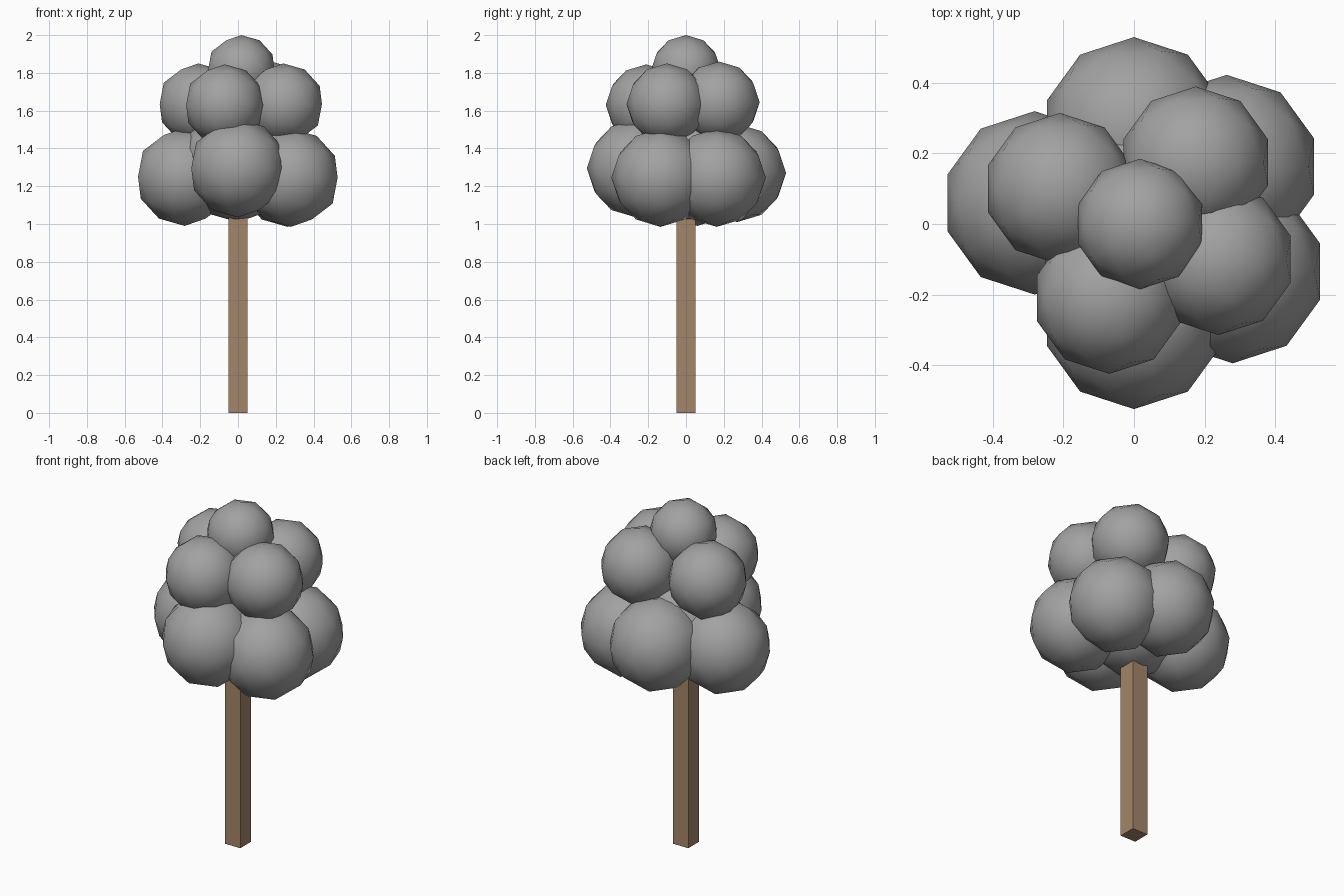
import bpy

cube = bpy.data.objects.get("Cube")
if cube:
    bpy.data.objects.remove(cube, do_unlink=True)


def make_material(name, rgb):
    mat = bpy.data.materials.new(name)
    mat.use_nodes = True
    mat.diffuse_color = (*rgb, 1)
    bsdf = next(n for n in mat.node_tree.nodes if n.type == "BSDF_PRINCIPLED")
    bsdf.inputs["Base Color"].default_value = (*rgb, 1)
    return mat


foliage_grey = make_material("foliage grey", (0.36, 0.36, 0.36))
bark_brown = make_material("bark brown", (0.37, 0.24, 0.14))


def leaf_ball(name, x, y, z, radius):
    bpy.ops.mesh.primitive_ico_sphere_add(subdivisions=2, radius=radius, location=(x, y, z))
    ball = bpy.context.object
    ball.name = name
    ball.data.materials.append(foliage_grey)
    bpy.ops.object.shade_smooth()


# Square trunk reaching up into the crown
bpy.ops.mesh.primitive_cube_add(size=1, location=(0, 0, 0.6))
trunk = bpy.context.object
trunk.name = "trunk"
trunk.scale = (0.1, 0.1, 1.2)
bpy.ops.object.transform_apply(location=False, rotation=False, scale=True)
trunk.data.materials.append(bark_brown)

# Lower ring of large leaf balls
LOWER = 0.26
leaf_ball("lower_foliage_front", 0, -0.265, 1.295, LOWER)
leaf_ball("lower_foliage_front_left", 0.28, -0.135, 1.245, LOWER)
leaf_ball("lower_foliage_back_left", 0.263, 0.163, 1.245, LOWER)
leaf_ball("lower_foliage_back", 0, 0.27, 1.27, LOWER)
leaf_ball("lower_foliage_right", -0.282, 0.06, 1.25, LOWER)

# Upper ring of medium leaf balls
UPPER = 0.215
leaf_ball("upper_foliage_front", -0.07, -0.21, 1.63, UPPER)
leaf_ball("upper_foliage_left", 0.24, -0.1, 1.635, UPPER)
leaf_ball("upper_foliage_back", 0.175, 0.175, 1.645, UPPER)
leaf_ball("upper_foliage_right", -0.21, 0.1, 1.635, UPPER)

# Crown core and tip
leaf_ball("foliage_core", 0, 0, 1.32, 0.31)
leaf_ball("foliage_tip", 0.017, 0, 1.815, 0.185)
